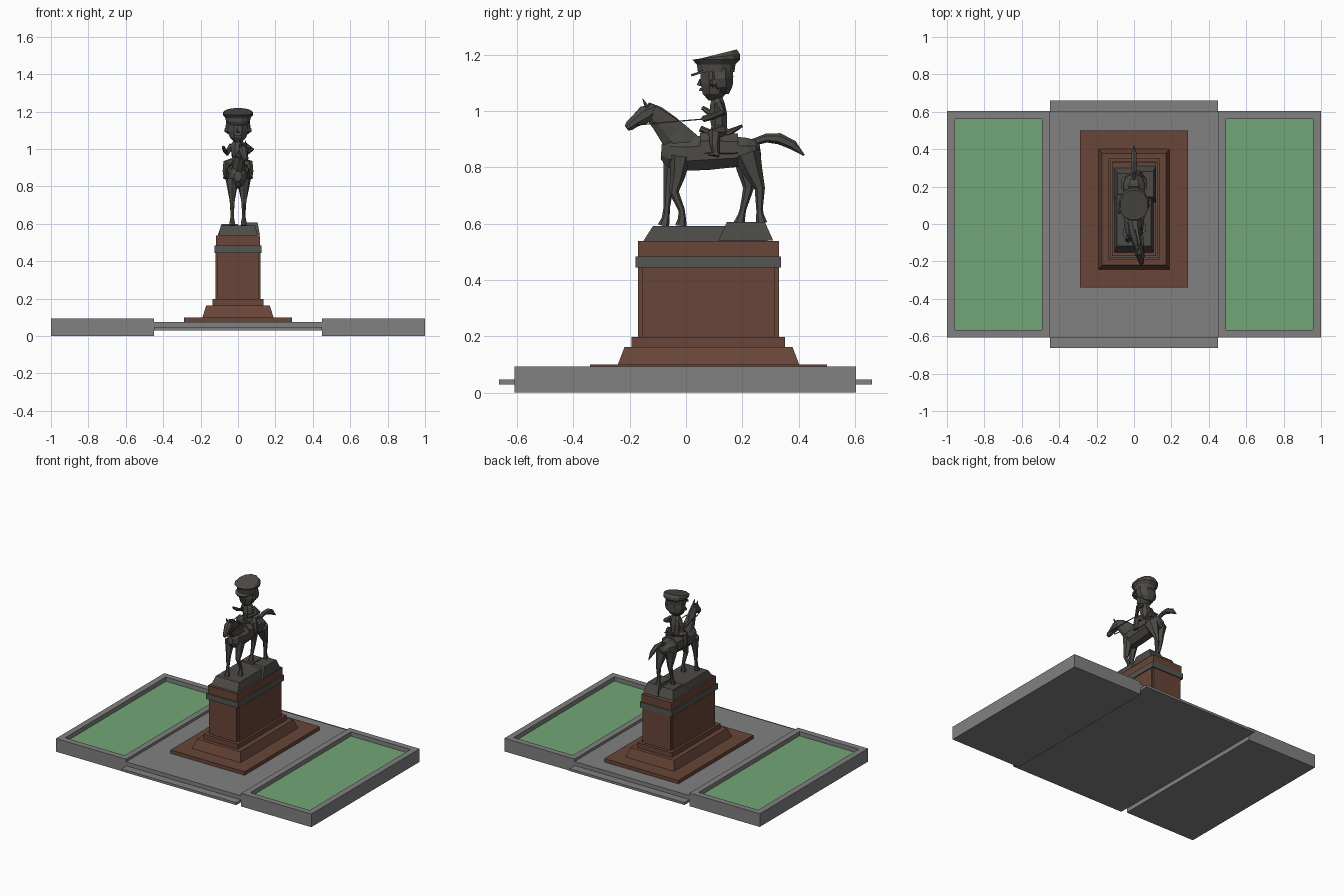
import bpy, bmesh, math
from mathutils import Vector


def material(name, rgb):
    m = bpy.data.materials.new(name)
    m.diffuse_color = (*rgb, 1)
    return m


STONE = material("grey_stone", (0.22, 0.22, 0.22))
GRASS = material("grass_green", (0.17, 0.38, 0.18))
BROWN = material("brown_granite", (0.14, 0.06, 0.04))
BRONZE = material("dark_bronze", (0.075, 0.07, 0.063))
BAND = material("band_grey", (0.09, 0.09, 0.085))


def finish(name, bm, *mats):
    bmesh.ops.recalc_face_normals(bm, faces=bm.faces)
    me = bpy.data.meshes.new(name)
    bm.to_mesh(me)
    bm.free()
    for m in mats:
        me.materials.append(m)
    ob = bpy.data.objects.new(name, me)
    bpy.context.collection.objects.link(ob)
    return ob


def block(name, x, y, z, mat, taper=(0, 0)):
    """Box from ranges; the top is drawn in by taper on each side."""
    bm = bmesh.new()
    bmesh.ops.create_cube(bm, size=1)
    for v in bm.verts:
        t = taper if v.co.z > 0 else (0, 0)
        sx, sy = math.copysign(1, v.co.x), math.copysign(1, v.co.y)
        v.co = ((x[0] if sx < 0 else x[1]) - sx * t[0],
                (y[0] if sy < 0 else y[1]) - sy * t[1],
                z[0] if v.co.z < 0 else z[1])
    return finish(name, bm, mat)


def loft(name, stations, n=8, mat=BRONZE):
    """Faceted tube through stations (x, y, z, half width, half depth)."""
    bm = bmesh.new()
    pts = [Vector(s[:3]) for s in stations]
    rings = []
    for i, s in enumerate(stations):
        t = (pts[min(i + 1, len(pts) - 1)] - pts[max(i - 1, 0)]).normalized()
        ref = Vector((0, 1, 0)) if abs(t.x) > 0.9 else Vector((1, 0, 0))
        side = (ref - t * t.dot(ref)).normalized()
        up = t.cross(side)
        rings.append([bm.verts.new(pts[i]
                      + side * s[3] * math.cos(math.tau * (k + .5) / n)
                      + up * s[4] * math.sin(math.tau * (k + .5) / n)) for k in range(n)])
    for a, b in zip(rings, rings[1:]):
        for k in range(n):
            bm.faces.new((a[k], a[(k + 1) % n], b[(k + 1) % n], b[k]))
    bm.faces.new(rings[0][::-1])
    bm.faces.new(rings[-1])
    return finish(name, bm, mat)


def limb(name, x, path, n=6):
    """Loft from (y, z, radius) in a plane of constant x."""
    return loft(name, [(x, y, z, r, r * 1.15) for y, z, r in path], n)


# Side lawns: kerbed slabs with a sunken green bed
for side, s in (("left", -1), ("right", 1)):
    lawn = block(side + "_lawn", sorted((s * 0.45, s * 1.0)), (-0.608, 0.603), (0, 0.093), STONE)
    lawn.data.materials.append(GRASS)
    bm = bmesh.new()
    bm.from_mesh(lawn.data)
    top = max(bm.faces, key=lambda f: f.calc_center_median().z)
    bmesh.ops.inset_individual(bm, faces=[top], thickness=0.06)
    bmesh.ops.inset_individual(bm, faces=[top], thickness=0, depth=-0.03)
    max((f for f in bm.faces if abs(f.normal.z) > .9 and 0.05 < f.calc_center_median().z < 0.08),
        key=lambda f: f.calc_area()).material_index = 1
    bm.to_mesh(lawn.data)
    bm.free()

# Central paving with front and back steps
block("paving", (-0.45, 0.45), (-0.608, 0.603), (0.03, 0.075), STONE)
block("front_step", (-0.45, 0.45), (-0.663, -0.608), (0.03, 0.047), STONE)
block("back_step", (-0.45, 0.45), (0.603, 0.66), (0.03, 0.047), STONE)

# Pedestal, stacked upward
block("pedestal_plate", (-0.29, 0.29), (-0.34, 0.5), (0.075, 0.1), BROWN)
block("pedestal_flare", (-0.19, 0.19), (-0.242, 0.402), (0.1, 0.163), BROWN, (0.02, 0.024))
block("pedestal_plinth", (-0.135, 0.135), (-0.193, 0.352), (0.163, 0.197), BROWN)
block("pedestal_body_wide", (-0.119, 0.119), (-0.155, 0.315), (0.197, 0.445), BROWN)
block("pedestal_body_long", (-0.109, 0.109), (-0.17, 0.33), (0.197, 0.445), BROWN)
block("pedestal_band", (-0.126, 0.126), (-0.18, 0.337), (0.445, 0.483), BAND)
block("pedestal_top", (-0.117, 0.117), (-0.17, 0.331), (0.483, 0.538), BROWN)

# Rough rock under the horse
block("rock_main", (-0.105, 0.105), (-0.152, 0.29), (0.538, 0.592), BRONZE, (0.014, 0.035))
block("rock_rear", (0.005, 0.117), (0.115, 0.31), (0.54, 0.606), BRONZE, (0.012, 0.03))
block("rock_back_left", (-0.108, 0.02), (0.13, 0.3), (0.54, 0.598), BRONZE, (0.02, 0.03))

# Horse body, neck, head
loft("horse_body", [(0, -0.088, 0.855, .02, .028), (0, -0.06, 0.853, .044, .058),
                    (0, 0.0, 0.847, .058, .064), (0, 0.08, 0.853, .062, .067),
                    (0, 0.16, 0.855, .06, .06), (0, 0.22, 0.855, .06, .054),
                    (0, 0.25, 0.86, .045, .04), (0, 0.264, 0.862, .015, .02)])
loft("horse_neck", [(0, 0.015, 0.862, .042, .06), (0.006, -0.045, 0.918, .032, .056),
                    (0.016, -0.085, 0.96, .025, .042), (0.026, -0.125, 0.998, .02, .03)])
loft("horse_head", [(0.024, -0.108, 1.008, .016, .02), (0.028, -0.145, 0.988, .027, .034),
                    (0.035, -0.182, 0.962, .018, .022), (0.04, -0.2, 0.948, .016, .019),
                    (0.041, -0.211, 0.94, .01, .012)])
loft("mane", [(0.024, -0.135, 1.024, .004, .008), (0.016, -0.095, 1.0, .007, .016),
              (0.006, -0.045, 0.962, .008, .018), (0, 0.015, 0.91, .005, .01)], 6)
for name, x in (("left", 0.014), ("right", 0.04)):
    loft(name + "_ear", [(x, -0.138, 1.012, .008, .007), (x, -0.146, 1.028, .007, .005),
                         (x, -0.154, 1.045, .001, .001)], 5)
loft("tail", [(0, 0.235, 0.888, .012, .012), (0, 0.285, 0.904, .014, .016),
              (0, 0.33, 0.902, .018, .02), (0, 0.38, 0.879, .014, .017),
              (0, 0.419, 0.843, .002, .003)], 6)

# Legs, each ending in a flared hoof
limb("front_leg_left", -0.031, [(-0.045, 0.84, .032), (-0.055, 0.775, .022), (-0.062, 0.725, .015),
     (-0.068, 0.66, .01), (-0.072, 0.62, .012), (-0.08, 0.592, .018)])
limb("front_leg_right", 0.031, [(-0.02, 0.84, .034), (-0.03, 0.765, .022), (-0.043, 0.712, .015),
     (-0.016, 0.65, .01), (-0.014, 0.62, .012), (-0.018, 0.592, .018)])
limb("hind_leg_left", -0.031, [(0.215, 0.85, .044), (0.215, 0.79, .03), (0.222, 0.725, .016),
     (0.202, 0.65, .01), (0.197, 0.628, .012), (0.188, 0.598, .018)])
limb("hind_leg_right", 0.031, [(0.215, 0.85, .044), (0.238, 0.785, .03), (0.262, 0.725, .016),
     (0.261, 0.65, .01), (0.263, 0.63, .012), (0.268, 0.602, .018)])

# Saddle
loft("saddle_blanket", [(0, 0.05, 0.872, .06, .055), (0, 0.1, 0.872, .067, .056),
                        (0, 0.185, 0.872, .064, .052)])
loft("saddle_seat", [(0, 0.05, 0.938, .02, .012), (0, 0.085, 0.922, .036, .014),
                     (0, 0.15, 0.922, .04, .014), (0, 0.2, 0.948, .034, .005)])

# Rider torso, legs and arms
loft("rider_torso", [(0, 0.115, 0.915, .042, .038), (0, 0.118, 0.945, .034, .03),
                     (0, 0.114, 0.99, .04, .034), (0, 0.112, 1.025, .04, .028),
                     (0, 0.11, 1.055, .018, .018)])
for name, s in (("left", -1), ("right", 1)):
    loft(name + "_rider_leg", [(s * .03, 0.125, 0.93, .024, .024), (s * .062, 0.1, 0.92, .022, .024),
                               (s * .07, 0.102, 0.88, .014, .017), (s * .068, 0.107, 0.848, .01, .013)], 6)
    loft(name + "_boot", [(s * .068, 0.117, 0.846, .011, .009), (s * .07, 0.08, 0.848, .006, .005)], 6)
    loft(name + "_stirrup_strap", [(s * .063, 0.105, 0.91, .003, .004),
                                   (s * .078, 0.1, 0.845, .003, .004)], 4)
    # Reins from hands to bit
    loft(name + "_rein", [(s * .03, 0.068, 0.972, .003, .003), (s * .036 + .01, -0.05, 0.962, .003, .003),
                          (s * .02 + .036, -0.178, 0.95, .003, .003)], 4)
loft("left_arm", [(-.033, .118, 1.022, .016, .016), (-.062, .128, .975, .014, .015),
                  (-.07, .09, .99, .011, .012), (-.08, .058, 1.012, .008, .007)], 6)
loft("right_arm", [(.033, .118, 1.022, .016, .016), (.073, .128, .995, .014, .015),
                   (.05, .09, .98, .011, .012), (.03, .062, .972, .011, .011)], 6)

# Rider head, hair, face details
loft("rider_head", [(0, 0.103, 1.04, .022, .024), (0, 0.1, 1.06, .046, .044),
                    (0, 0.104, 1.095, .058, .056), (0, 0.104, 1.15, .06, .058)])
loft("hair", [(0, 0.128, 1.06, .03, .026), (0, 0.127, 1.085, .062, .042),
              (0, 0.122, 1.115, .073, .05), (0, 0.118, 1.15, .066, .054)])
loft("nose", [(0, 0.052, 1.113, .004, .004), (0, 0.046, 1.09, .009, .009)], 5)
block("moustache", (-0.02, 0.02), (0.046, 0.07), (1.072, 1.081), BRONZE, (0.007, 0.003))
for name, s in (("left", -1), ("right", 1)):
    loft(name + "_rider_ear", [(s * .052, 0.095, 1.1, .012, .016), (s * .07, 0.1, 1.102, .008, .011)], 6)

# Peaked cap
loft("cap_crown", [(0, 0.107, 1.138, .066, .067), (0, 0.107, 1.165, .069, .071),
                   (0, 0.107, 1.183, .084, .088), (0, 0.107, 1.192, .084, .088),
                   (0, 0.105, 1.2, .075, .08)], 12)
loft("cap_visor", [(0, 0.066, 1.146, .058, .053), (0, 0.0685, 1.138, .058, .053)], 12)
